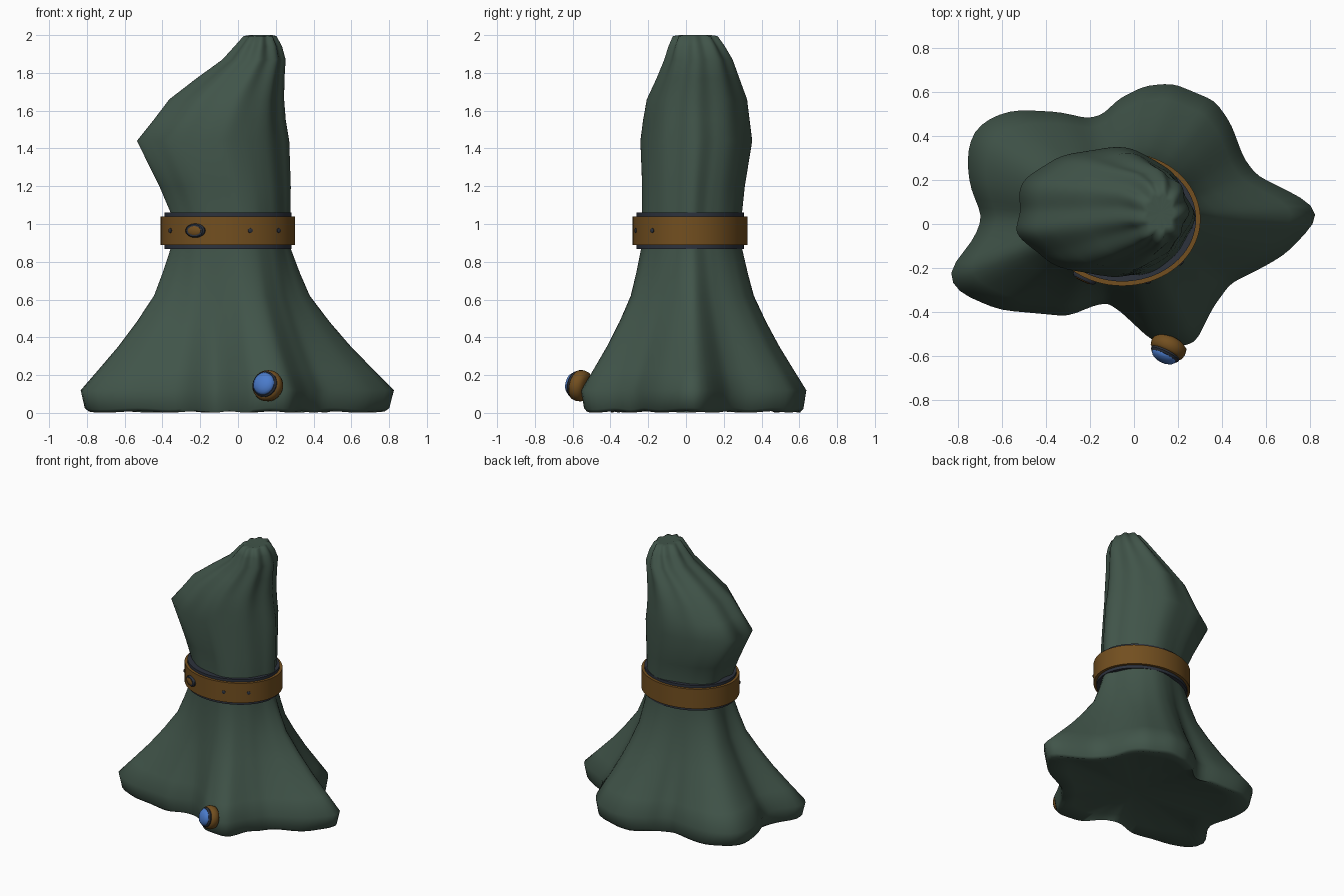
import bpy, bmesh, math
from mathutils import Vector

if "Cube" in bpy.data.objects:
    bpy.data.objects.remove(bpy.data.objects["Cube"])

N = 120
TAU = 2 * math.pi


def material(name, rgb):
    m = bpy.data.materials.new(name)
    m.diffuse_color = (*rgb, 1)
    m.use_nodes = True
    m.node_tree.nodes["Principled BSDF"].inputs["Base Color"].default_value = m.diffuse_color
    return m


GREEN = material("moss green cloth", (0.052, 0.089, 0.067))
BROWN = material("brown leather", (0.17, 0.078, 0.014))
DARK = material("dark iron", (0.026, 0.032, 0.046))
BLUE = material("blue gem", (0.07, 0.20, 0.60))


def loft(name, rings, mat, cap_start=None, cap_end=None, closed=False, angle=40):
    """Skin a list of equal-length rings; caps are centre points."""
    bm = bmesh.new()
    loops = [[bm.verts.new(p) for p in r] for r in rings]
    n = len(loops[0])
    pairs = list(zip(loops, loops[1:]))
    if closed:
        pairs.append((loops[-1], loops[0]))
    for a, b in pairs:
        for i in range(n):
            j = (i + 1) % n
            bm.faces.new((a[i], a[j], b[j], b[i]))
    for cap, loop in ((cap_start, loops[0]), (cap_end, loops[-1])):
        if cap is not None:
            c = bm.verts.new(cap)
            for i in range(n):
                bm.faces.new((loop[i], loop[(i + 1) % n], c))
    bmesh.ops.recalc_face_normals(bm, faces=bm.faces)
    me = bpy.data.meshes.new(name)
    bm.to_mesh(me)
    bm.free()
    me.materials.append(mat)
    ob = bpy.data.objects.new(name, me)
    bpy.context.collection.objects.link(ob)
    bpy.ops.object.select_all(action='DESELECT')
    bpy.context.view_layer.objects.active = ob
    ob.select_set(True)
    bpy.ops.object.shade_smooth_by_angle(angle=math.radians(angle))
    return ob


# Hem outline of the skirt, seen from above
HEM = [(.845, .03), (.80, .10), (.56, .22), (.50, .30), (.44, .46), (.37, .56),
       (.18, .64), (.05, .63), (-.07, .57), (-.14, .50), (-.21, .48), (-.34, .51),
       (-.55, .52), (-.66, .48), (-.73, .42), (-.76, .32), (-.75, .18), (-.69, .03),
       (-.73, -.07), (-.85, -.22), (-.80, -.31), (-.62, -.39), (-.30, -.42),
       (-.18, -.37), (-.12, -.36), (-.06, -.40), (.08, -.53), (.20, -.56),
       (.28, -.54), (.36, -.38), (.44, -.27), (.60, -.19), (.70, -.13)]


def hem_radius(t):
    """Distance from the axis to the hem outline in direction t."""
    d = Vector((math.cos(t), math.sin(t)))
    for p, q in zip(HEM, HEM[1:] + HEM[:1]):
        p, q = Vector(p), Vector(q)
        e = q - p
        den = d.x * e.y - d.y * e.x
        if abs(den) < 1e-9:
            continue
        r = (p.x * e.y - p.y * e.x) / den
        u = (p.x * d.y - p.y * d.x) / den
        if r > 0 and -1e-6 <= u <= 1 + 1e-6:
            return r
    return 0.6


RAD = [hem_radius(TAU * i / N) for i in range(N)]
RAD = [(RAD[i - 1] + 2 * RAD[i] + RAD[(i + 1) % N]) / 4 for i in range(N)]


def fold_ring(z, x0, x1, y0, y1, k, fine, twist=0.0):
    """Oval between the given extents with hem lobes (k) and fine pleats."""
    pts = []
    for i in range(N):
        t = TAU * i / N
        oval = 1 / math.hypot(math.cos(t) / .83, math.sin(t) / .57)
        lobe = max(-.2, min(.2, RAD[i] / oval - 1))
        f = 1 + k * (lobe - .06) + fine * (math.cos(9 * t + .6) - .5)
        a = t + twist * math.sin(t) ** 2
        pts.append(Vector(((x0 + x1) / 2 + (x1 - x0) / 2 * f * math.cos(a),
                           (y0 + y1) / 2 + (y1 - y0) / 2 * f * math.sin(a), z)))
    return pts


# Cloth body: flared skirt below the belt, bent hood-like shape above it
waist = fold_ring(.87, -.365, .285, -.25, .295, .28, .008)
hem = [Vector((RAD[i] * math.cos(TAU * i / N), RAD[i] * math.sin(TAU * i / N), .12))
       for i in range(N)]


def skirt_ring(z, w, ripple=0.0):
    out = []
    for i in range(N):
        p = waist[i].lerp(hem[i], w)
        p.z = z + ripple * (1 + math.cos(15 * TAU * i / N))
        out.append(p)
    return out


rings = [skirt_ring(.035, .60), skirt_ring(.001, .91, .004), skirt_ring(.018, .955, .004),
         skirt_ring(.12, 1.0), skirt_ring(.23, .80), skirt_ring(.35, .585),
         skirt_ring(.48, .38), skirt_ring(.62, .185), skirt_ring(.74, .09), waist,
         fold_ring(1.06, -.365, .285, -.245, .295, .28, .010),
         fold_ring(1.20, -.425, .285, -.243, .31, .25, .012),
         fold_ring(1.44, -.545, .275, -.25, .35, .18, .016),
         fold_ring(1.55, -.455, .255, -.235, .335, .16, .020, .04),
         fold_ring(1.66, -.37, .245, -.215, .32, .14, .026, .08),
         fold_ring(1.77, -.225, .245, -.16, .28, .10, .034, .08),
         fold_ring(1.87, -.085, .25, -.115, .245, .06, .045, .05),
         fold_ring(1.94, -.02, .23, -.09, .205, .03, .065),
         fold_ring(1.995, .03, .20, -.065, .165, 0, .09),
         fold_ring(2.0, .06, .18, -.03, .13, 0, .09)]
loft("cloth_body", rings, GREEN, (0, 0, .045), (.12, .05, 1.985), angle=80)

# Belt and the darker lining band inside it
BC, BX, BY = Vector((-.053, .022)), .356, .304


def band_ring(z, inset, n=72):
    return [(BC.x + (BX - inset) * math.cos(TAU * i / n),
             BC.y + (BY - inset) * math.sin(TAU * i / n), z) for i in range(n)]


def band(name, z0, z1, outer, inner, mat):
    loft(name, [band_ring(z0, inner), band_ring(z0, outer),
                band_ring(z1, outer), band_ring(z1, inner)], mat, closed=True)


band("belt", .89, 1.04, 0, .022, BROWN)
band("belt_lining", .867, 1.06, .020, .075, DARK)


def disc(name, centre, axis, profile, mat, sx=1.0, sy=1.0, n=32, angle=40):
    """Turned part: profile of (radius, height) along the axis, closed both ends."""
    q = Vector(axis).normalized().to_track_quat('Z', 'Y')
    c = Vector(centre)
    rs = [[c + q @ Vector((r * sx * math.cos(TAU * i / n), r * sy * math.sin(TAU * i / n), h))
           for i in range(n)] for r, h in profile]
    loft(name, rs, mat, c + q @ Vector((0, 0, profile[0][1])),
         c + q @ Vector((0, 0, profile[-1][1])), angle=angle)


def on_belt(x):
    """Front belt point and outward direction for a given x."""
    u = (x - BC.x) / BX
    y = -math.sqrt(1 - u * u)
    return (x, BC.y + BY * y, .965), (u / BX, y / BY, 0)


# Oval buckle with leather centre, and belt studs
p, d = on_belt(-.225)
disc("buckle_rim", p, d, [(.056, -.012), (.056, .006), (.048, .014), (.03, .014)], DARK, 1, .66)
disc("buckle_centre", p, d, [(.038, .008), (.038, .016), (.028, .020)], BROWN, 1, .62)
for k, x in enumerate((-.358, .065, .215)):
    p, d = on_belt(x)
    disc(f"belt_stud_{k + 1}", p, d, [(.013, -.008), (.013, .004), (.008, .007)], DARK, n=8)

# Gem brooch pinned near the hem
AX = Vector((-.42, -.85, .22))
P = Vector((.155, -.565, .145))
disc("brooch_setting", P, AX, [(.055, -.045), (.079, -.03), (.084, -.005), (.079, .018), (.064, .03)],
     BROWN, angle=50)
disc("brooch_rim", P, AX, [(.068, .015), (.070, .034), (.062, .044)], DARK)
disc("brooch_gem", P, AX, [(.061, .03), (.060, .046), (.050, .058), (.032, .067), (.012, .071)],
     BLUE, angle=60)
